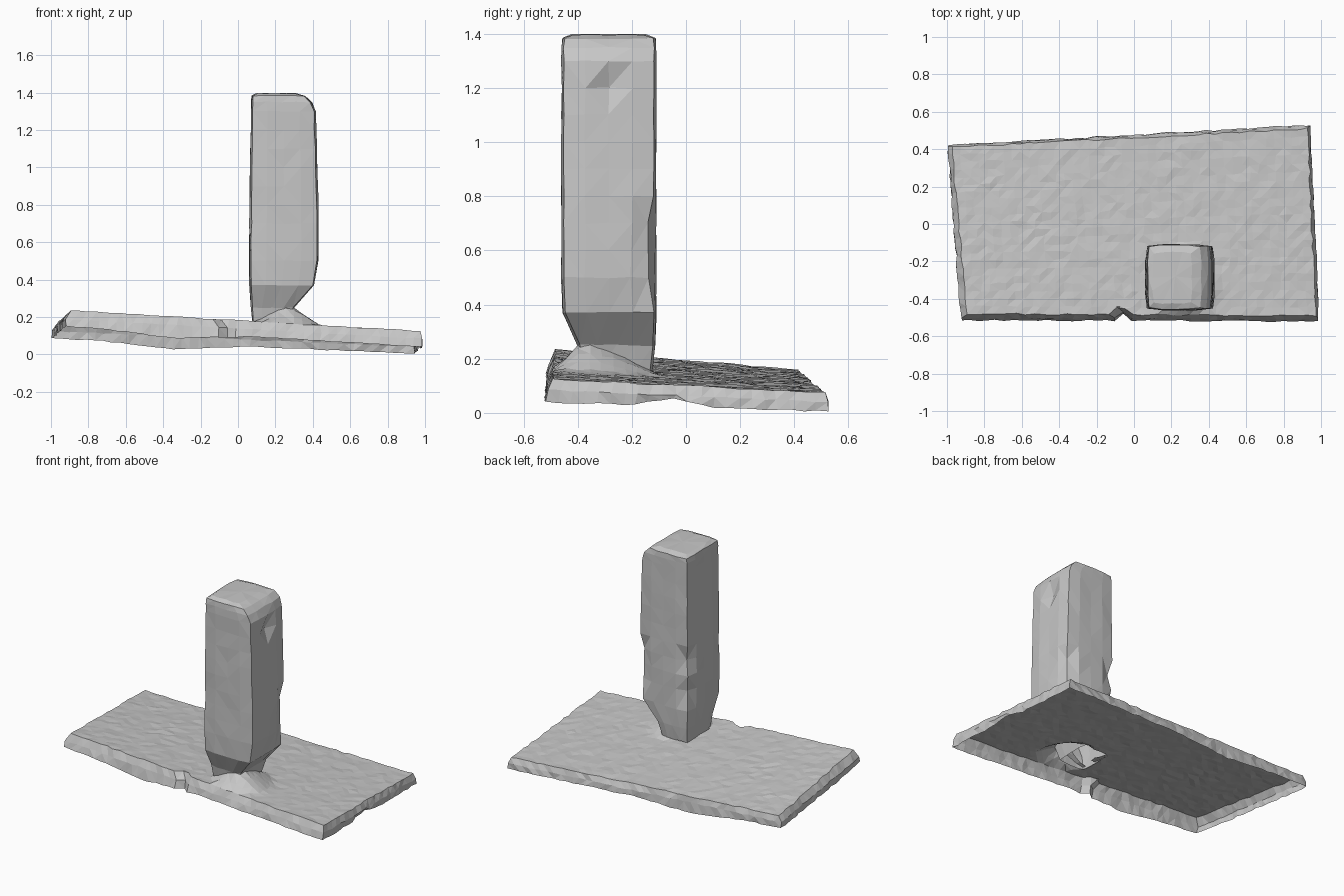
import bpy, bmesh, random
from mathutils import Vector

random.seed(7)
cube = bpy.data.objects.get("Cube")
if cube:
    bpy.data.objects.remove(cube)

stone = bpy.data.materials.new("stone_grey")
stone.use_nodes = True
GREY = (0.57, 0.57, 0.57, 1)
stone.diffuse_color = GREY
stone.node_tree.nodes["Principled BSDF"].inputs["Base Color"].default_value = GREY


def jitter(a):
    return random.uniform(-a, a)


def lerp(a, b, t):
    return a + (b - a) * t


def bilinear(corners, u, v):
    """Corners: front low x, front high x, back high x, back low x."""
    a, b, c, d = (Vector(p) for p in corners)
    return a.lerp(b, u).lerp(d.lerp(c, u), v)


def finish(bm, name):
    bmesh.ops.triangulate(bm, faces=bm.faces[:])
    mesh = bpy.data.meshes.new(name)
    bm.to_mesh(mesh)
    bm.free()
    mesh.materials.append(stone)
    obj = bpy.data.objects.new(name, mesh)
    bpy.context.collection.objects.link(obj)


# Rough ground slab: an open shell with a top surface and a hanging rim
NX, NY = 42, 22
TOP = [(-.89, -.48, .235), (.97, -.49, .125), (.93, .51, .075), (-.975, .41, .16)]
RIM = [(-.925, -.5, .19), (.99, -.51, .085), (.94, .525, .04), (-.995, .42, .125)]
LOW = [(-.925, -.515, .15), (.985, -.52, .04), (.94, .53, .005), (-.995, .42, .085)]


def mound(p):
    """Height of the raised footing around the pillar."""
    dx = (p.x - .26) / (.19 if p.x > .26 else .17)
    dy = (p.y + .37) / (.11 if p.y < -.37 else .27)
    return .12 * max(0, 1 - (dx * dx + dy * dy) ** .5)


def slab_point(corners, i, j):
    p = bilinear(corners, i / NX, j / NY)
    p += Vector((jitter(.006), jitter(.005), jitter(.003)))
    if corners is TOP:
        p.z += mound(p)
    elif corners is LOW:
        p.z -= .03 * max(0, 1 - abs(p.x + .35) / .4)
        if i == NX:    # arched lower edge of the end wall
            p.z += .03 * max(0, 1 - abs(p.y + .05) / .15)
    if abs(p.x + .06) < .03 and j == 0:
        p.y += .035    # crack in the front edge
    p.z = max(p.z, 0)
    return p


def under_pillar(vert):
    return .07 < vert.co.x < .285 and -.395 < vert.co.y < -.115


bm = bmesh.new()
top = {(i, j): bm.verts.new(slab_point(TOP, i, j))
       for i in range(NX + 1) for j in range(NY + 1)}
for i in range(NX):
    for j in range(NY):
        quad = (top[i, j], top[i + 1, j], top[i + 1, j + 1], top[i, j + 1])
        if not all(under_pillar(v) for v in quad):
            bm.faces.new(quad)

border = ([(i, 0) for i in range(NX)] + [(NX, j) for j in range(NY)] +
          [(i, NY) for i in range(NX, 0, -1)] + [(0, j) for j in range(NY, 0, -1)])
rim, low = ({k: bm.verts.new(slab_point(c, *k)) for k in border} for c in (RIM, LOW))
for a, b in zip(border, border[1:] + border[:1]):
    for upper, lower in ((top, rim), (rim, low)):
        bm.faces.new((upper[b], upper[a], lower[a], lower[b]))
loose = [v for v in bm.verts if not v.link_faces]
bmesh.ops.delete(bm, geom=loose, context='VERTS')
finish(bm, "ground_slab")

# Hollow standing pillar: lofted square rings (z, x min, x max, y min, y max)
SECTIONS = [
    (.155, .08, .27, -.38, -.125), (.25, .07, .3, -.40, -.115),
    (.37, .062, .408, -.455, -.11), (.5, .06, .43, -.46, -.11),
    (.8, .062, .43, -.46, -.11), (1.3, .07, .415, -.46, -.11),
    (1.35, .07, .395, -.46, -.11), (1.383, .074, .36, -.455, -.113),
    (1.396, .1, .31, -.425, -.15)]
SEG = 4
# Chips knocked out of the stone: centre, radius, push
CHIPS = [((.06, -.11, .68), .1, (.03, -.03, 0)),
         ((.06, -.11, .5), .08, (.02, -.025, 0)),
         ((.43, -.11, .55), .12, (-.025, -.035, 0)),
         ((.43, -.11, .7), .08, (-.02, -.025, 0)),
         ((.42, -.28, 1.2), .06, (-.03, 0, 0)),
         ((.06, -.46, .75), .08, (.008, .012, 0))]

square = ([(k / SEG, 0) for k in range(SEG)] + [(1, k / SEG) for k in range(SEG)] +
          [(1 - k / SEG, 1) for k in range(SEG)] + [(0, 1 - k / SEG) for k in range(SEG)])
levels = []
for lo, hi in zip(SECTIONS, SECTIONS[1:]):
    steps = max(1, round((hi[0] - lo[0]) / .1))
    levels += [[lerp(a, b, s / steps) for a, b in zip(lo, hi)] for s in range(steps)]
levels.append(SECTIONS[-1])

bm = bmesh.new()
rings = []
for z, x0, x1, y0, y1 in levels:
    ring = []
    for u, v in square:
        if u in (0, 1) and v in (0, 1):    # worn corners
            u, v = lerp(.5, u, .95), lerp(.5, v, .95)
        p = Vector((lerp(x0, x1, u), lerp(y0, y1, v), z))
        p += Vector((jitter(.002), jitter(.002), jitter(.003)))
        for centre, radius, push in CHIPS:
            d = (p - Vector(centre)).length
            p += Vector(push) * max(0, 1 - d / radius)
        ring.append(bm.verts.new(p))
    rings.append(ring)
for r, s in zip(rings, rings[1:]):
    for k in range(len(r)):
        n = (k + 1) % len(r)
        bm.faces.new((r[k], r[n], s[n], s[k]))
crown = bm.verts.new((.22, -.28, 1.399))
for k in range(len(rings[-1])):
    bm.faces.new((rings[-1][k], rings[-1][(k + 1) % len(rings[-1])], crown))
finish(bm, "standing_pillar")
